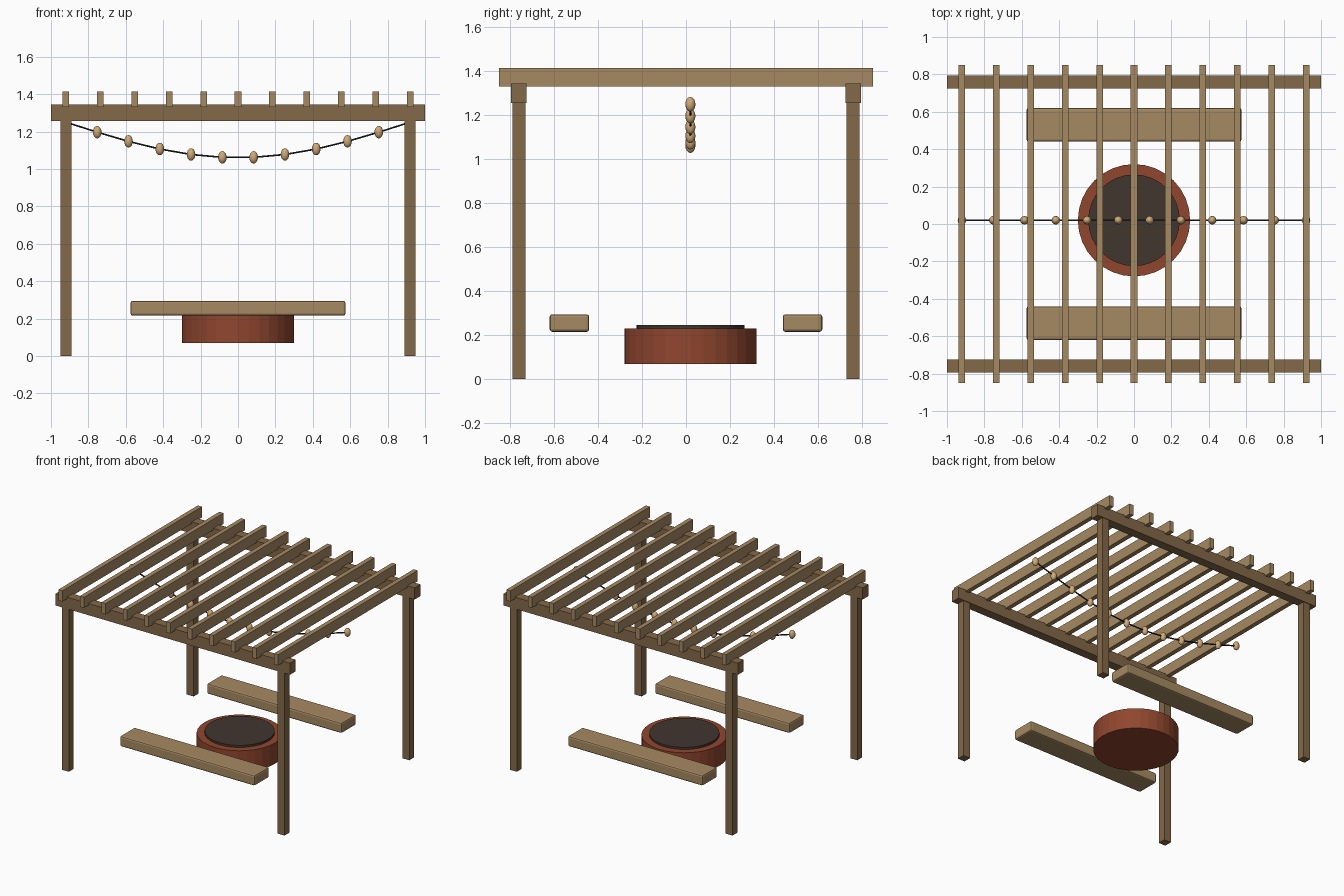
import bpy
import math

cube = bpy.data.objects.get("Cube")
if cube:
    bpy.data.objects.remove(cube, do_unlink=True)


def material(name, rgb):
    """Flat colour given as 0-255 sRGB, stored as linear."""
    linear = [((c / 255 + 0.055) / 1.055) ** 2.4 for c in rgb] + [1]
    mat = bpy.data.materials.new(name)
    mat.use_nodes = True
    mat.diffuse_color = linear
    mat.node_tree.nodes["Principled BSDF"].inputs["Base Color"].default_value = linear
    return mat


DARK_WOOD = material("dark wood", (132, 105, 73))
LIGHT_WOOD = material("light wood", (166, 138, 98))
BRICK = material("red brick", (144, 70, 46))
ASH = material("dark ash", (66, 54, 47))
CABLE = material("black cable", (34, 38, 42))
LAMP = material("warm lamp", (208, 170, 120))


def finish(name, mat):
    obj = bpy.context.object
    obj.name = name
    obj.data.materials.append(mat)
    return obj


def box(name, centre, size, mat, bevel=0):
    bpy.ops.mesh.primitive_cube_add(size=1, location=centre)
    obj = finish(name, mat)
    obj.scale = size
    bpy.ops.object.transform_apply(location=False, rotation=False, scale=True)
    if bevel:
        mod = obj.modifiers.new("soft edges", "BEVEL")
        mod.width = bevel
        mod.segments = 2
    return obj


def drum(name, radius, bottom, top, mat):
    bpy.ops.mesh.primitive_cylinder_add(
        vertices=32, radius=radius, depth=top - bottom,
        location=(0, PIT_Y, (bottom + top) / 2))
    return finish(name, mat)


PIT_Y = 0.02
SPAN = 0.92

# Posts, beams and benches, mirrored front to back
for side, y in (("front", -1), ("back", 1)):
    for hand, x in (("right", -1), ("left", 1)):
        box(f"{side}_{hand}_post", (x * SPAN, y * 0.76, 0.64), (0.06, 0.06, 1.28), DARK_WOOD)
    box(f"{side}_beam", (0, y * 0.76, 1.3), (2, 0.07, 0.09), DARK_WOOD)
    box(f"{side}_bench", (0, y * 0.53, 0.255), (1.15, 0.18, 0.08), LIGHT_WOOD, bevel=0.012)

# Roof rafters
RAFTERS = 11
for i in range(RAFTERS):
    x = SPAN * (2 * i / (RAFTERS - 1) - 1)
    box(f"rafter_{i + 1}", (x, 0, 1.373), (0.035, 1.7, 0.083), LIGHT_WOOD)

# Fire pit
drum("fire_pit", 0.3, 0.07, 0.23, BRICK)
drum("fire_pit_ash", 0.245, 0.2, 0.246, ASH)

# Sagging string of lights
LAMPS = 12
points = []
for i in range(LAMPS):
    t = i / (LAMPS - 1)
    points.append((SPAN * (2 * t - 1), PIT_Y, 1.25 - 0.19 * math.sin(math.pi * t)))

curve = bpy.data.curves.new("light_cable", "CURVE")
curve.dimensions = "3D"
curve.bevel_depth = 0.005
curve.bevel_resolution = 1
curve.use_fill_caps = True
spline = curve.splines.new("POLY")
spline.points.add(LAMPS - 1)
for point, co in zip(spline.points, points):
    point.co = (*co, 1)
curve.materials.append(CABLE)
bpy.context.collection.objects.link(bpy.data.objects.new("light_cable", curve))

for i, co in enumerate(points):
    bpy.ops.mesh.primitive_uv_sphere_add(segments=12, ring_count=8, radius=0.023, location=co)
    lamp = finish(f"lamp_{i + 1}", LAMP)
    lamp.scale = (1, 1, 1.45)
    bpy.ops.object.shade_smooth()
